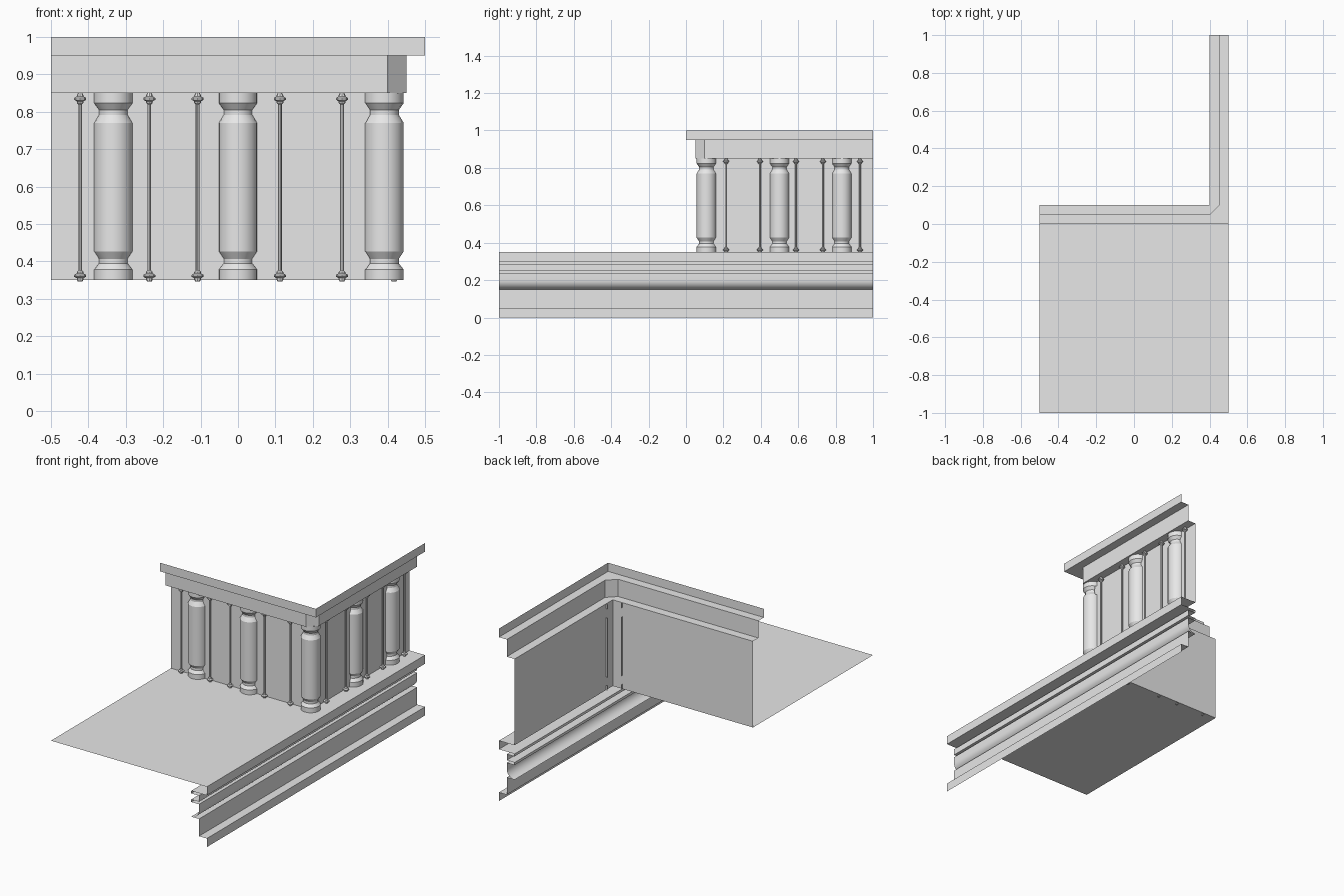
import bpy
import bmesh
from math import cos, sin, pi, radians

cube = bpy.data.objects.get("Cube")
if cube:
    bpy.data.objects.remove(cube, do_unlink=True)

stone = bpy.data.materials.new("pale grey stone")
stone.use_nodes = True
stone.diffuse_color = (0.8, 0.8, 0.8, 1)
stone.node_tree.nodes["Principled BSDF"].inputs["Base Color"].default_value = (0.8, 0.8, 0.8, 1)

FLOOR, SOFFIT = 0.35, 0.85
WALL_X, WALL_Y = 0.4, 0.1
SINK = 0.01  # column axes sit slightly behind the wall face


def finish(name, bm):
    """Turn a bmesh into a shaded object."""
    bmesh.ops.remove_doubles(bm, verts=bm.verts[:], dist=1e-5)
    mesh = bpy.data.meshes.new(name)
    bm.to_mesh(mesh)
    bm.free()
    mesh.materials.append(stone)
    obj = bpy.data.objects.new(name, mesh)
    bpy.context.collection.objects.link(obj)
    bpy.ops.object.select_all(action="DESELECT")
    obj.select_set(True)
    bpy.context.view_layer.objects.active = obj
    bpy.ops.object.shade_smooth_by_angle(angle=radians(30))
    return obj


def sheet(rows):
    """Skin rows of points, given from top to bottom."""
    bm = bmesh.new()
    rows = [[bm.verts.new(p) for p in row] for row in rows]
    for a, b in zip(rows, rows[1:]):
        for i in range(len(a) - 1):
            bm.faces.new((a[i], b[i], b[i + 1], a[i + 1]))
    bmesh.ops.remove_doubles(bm, verts=bm.verts[:], dist=1e-5)
    return bm


def lathe(profile, x, y, sides):
    """Revolve (radius, height) pairs about a vertical axis."""
    angles = [2 * pi * i / sides for i in range(sides + 1)]
    return sheet([[(x + r * cos(t), y + r * sin(t), z) for t in angles] for r, z in profile])


def corner_row(inset, chamfer, z):
    """Path along the front, round the corner and along the side."""
    x = 0.5 - inset
    return [(-0.5, inset, z), (x - chamfer, inset, z), (x, inset + chamfer, z), (x, 1, z)]


# Wall with beam and top fascia stepping outward, open behind
finish("wall_and_cap", sheet([
    corner_row(0, 0, 1), corner_row(0, 0, 0.95),
    corner_row(0.05, 0.05, 0.95), corner_row(0.05, 0.05, SOFFIT),
    corner_row(WALL_Y, 0, SOFFIT), corner_row(WALL_Y, 0, FLOOR)]))

# Floor sheet wrapping round the foot of the wall
bm = bmesh.new()
outline = [(-0.5, -1), (0.5, -1), (0.5, 1), (WALL_X, 1), (WALL_X, WALL_Y), (-0.5, WALL_Y)]
bm.faces.new([bm.verts.new((x, y, FLOOR)) for x, y in outline])
finish("floor", bm)

# Moulded cornice under the floor edge
profile = [(0.5, FLOOR), (0.5, 0.3), (0.4, 0.3), (0.4, 0.285), (0.45, 0.285),
           (0.45, 0.25), (0.4, 0.25), (0.4, 0.235), (0.45, 0.235)]
profile += [(0.4 + 0.05 * cos(t), 0.2 - 0.05 * sin(t)) for t in [pi / 16 * i for i in range(9)]]
profile += [(0.45, 0.15), (0.45, 0.05), (0.5, 0.05), (0.5, 0)]
finish("cornice", sheet([[(x, -1, z), (x, 1, z)] for x, z in profile]))

# Large columns
COLUMN = [(0.053, SOFFIT), (0.053, 0.823), (0.04, 0.805), (0.04, 0.792), (0.053, 0.77),
          (0.053, 0.427), (0.04, 0.407), (0.04, 0.395), (0.053, 0.378), (0.053, FLOOR)]


def column(name, x, y, cut_point=None, cut_normal=None):
    bm = lathe(COLUMN, x, y, 16)
    if cut_normal:
        # Trim the part buried behind the wall
        bmesh.ops.bisect_plane(bm, geom=bm.verts[:] + bm.edges[:] + bm.faces[:],
                               plane_co=cut_point, plane_no=cut_normal, clear_outer=True)
    else:
        hidden = [f for f in bm.faces
                  if f.calc_center_median().x < WALL_X and f.calc_center_median().y > WALL_Y]
        bmesh.ops.delete(bm, geom=hidden, context="FACES")
    finish(name, bm)


for i, x in enumerate((-1 / 3, 0)):
    column(f"front_column_{i + 1}", x, WALL_Y + SINK, (0, WALL_Y, 0), (0, 1, 0))
for i, y in enumerate((0.5, 0.833)):
    column(f"side_column_{i + 1}", WALL_X - SINK, y, (WALL_X, 0, 0), (-1, 0, 0))
column("corner_column", WALL_X - SINK, WALL_Y + SINK)

# Thin rods with a bead at each end
half = [(0.006, 0), (0.009, 0.006), (0.009, 0.009), (0.016, 0.013), (0.016, 0.018),
        (0.009, 0.022), (0.009, 0.026), (0.005, 0.03)]
ROD = [(r, SOFFIT - z) for r, z in half] + [(r, FLOOR - 0.004 + z) for r, z in reversed(half)]
GAP = 0.017
for i, x in enumerate((-0.422, -0.237, -0.108, 0.112, 0.278)):
    finish(f"front_rod_{i + 1}", lathe(ROD, x, WALL_Y - GAP, 8))
for i, y in enumerate((0.215, 0.395, 0.588, 0.732, 0.93)):
    finish(f"side_rod_{i + 1}", lathe(ROD, WALL_X + GAP, y, 8))
